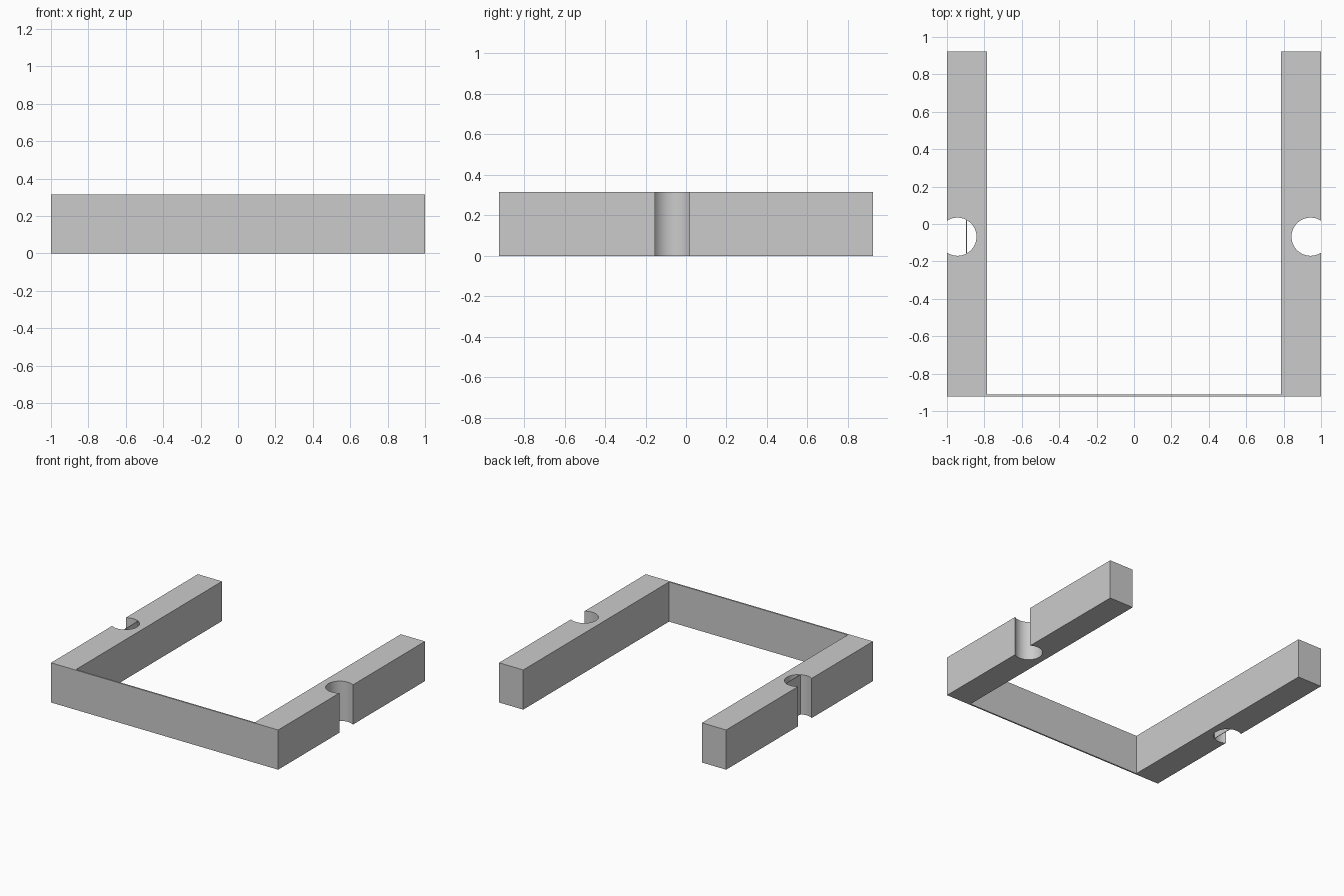
import bpy, bmesh, math

if "Cube" in bpy.data.objects:
    bpy.data.objects.remove(bpy.data.objects["Cube"], do_unlink=True)

HEIGHT = 0.316
DEPTH = 0.923                      # half length of the arms
INNER = 0.787                      # inner side of each arm
WALL = 0.012                       # front wall thickness
HOLE_X, HOLE_Y, HOLE_R = 0.944, -0.068, 0.102

grey = bpy.data.materials.new("plain grey")
grey.use_nodes = True
colour = (0.6, 0.6, 0.6, 1)
grey.diffuse_color = colour
grey.node_tree.nodes["Principled BSDF"].inputs["Base Color"].default_value = colour


def extrude_outline(name, outline):
    """Solid of full height from a counter-clockwise outline."""
    bm = bmesh.new()
    face = bm.faces.new([bm.verts.new((x, y, 0)) for x, y in outline])
    top = bmesh.ops.extrude_face_region(bm, geom=[face])["geom"]
    verts = [v for v in top if isinstance(v, bmesh.types.BMVert)]
    bmesh.ops.translate(bm, verts=verts, vec=(0, 0, HEIGHT))
    bmesh.ops.recalc_face_normals(bm, faces=bm.faces)
    mesh = bpy.data.meshes.new(name)
    bm.to_mesh(mesh)
    bm.free()
    mesh.materials.append(grey)
    obj = bpy.data.objects.new(name, mesh)
    bpy.context.collection.objects.link(obj)
    return obj


# Round notch that opens through the outer side of an arm
opening = math.acos((1 - HOLE_X) / HOLE_R)
steps = 40
notch = []
for i in range(steps + 1):
    a = -opening - (2 * math.pi - 2 * opening) * i / steps
    notch.append((HOLE_X + HOLE_R * math.cos(a), HOLE_Y + HOLE_R * math.sin(a)))

# U-shaped frame: one half outline, mirrored to the other side
half = [(1, -DEPTH)] + notch + [(1, DEPTH), (INNER, DEPTH), (INNER, WALL - DEPTH)]
frame = extrude_outline("u_frame", half + [(-x, y) for x, y in reversed(half)])

# Smooth notch walls, sharp corners
bpy.ops.object.select_all(action="DESELECT")
frame.select_set(True)
bpy.context.view_layer.objects.active = frame
bpy.ops.object.shade_smooth_by_angle(angle=math.radians(30))

# Thin upright divider across one notch
px, thick = -0.895, 0.002
reach = math.sqrt(HOLE_R ** 2 - (px + HOLE_X) ** 2)
extrude_outline("notch_divider", [
    (px - thick, HOLE_Y - reach), (px + thick, HOLE_Y - reach),
    (px + thick, HOLE_Y + reach), (px - thick, HOLE_Y + reach)])
